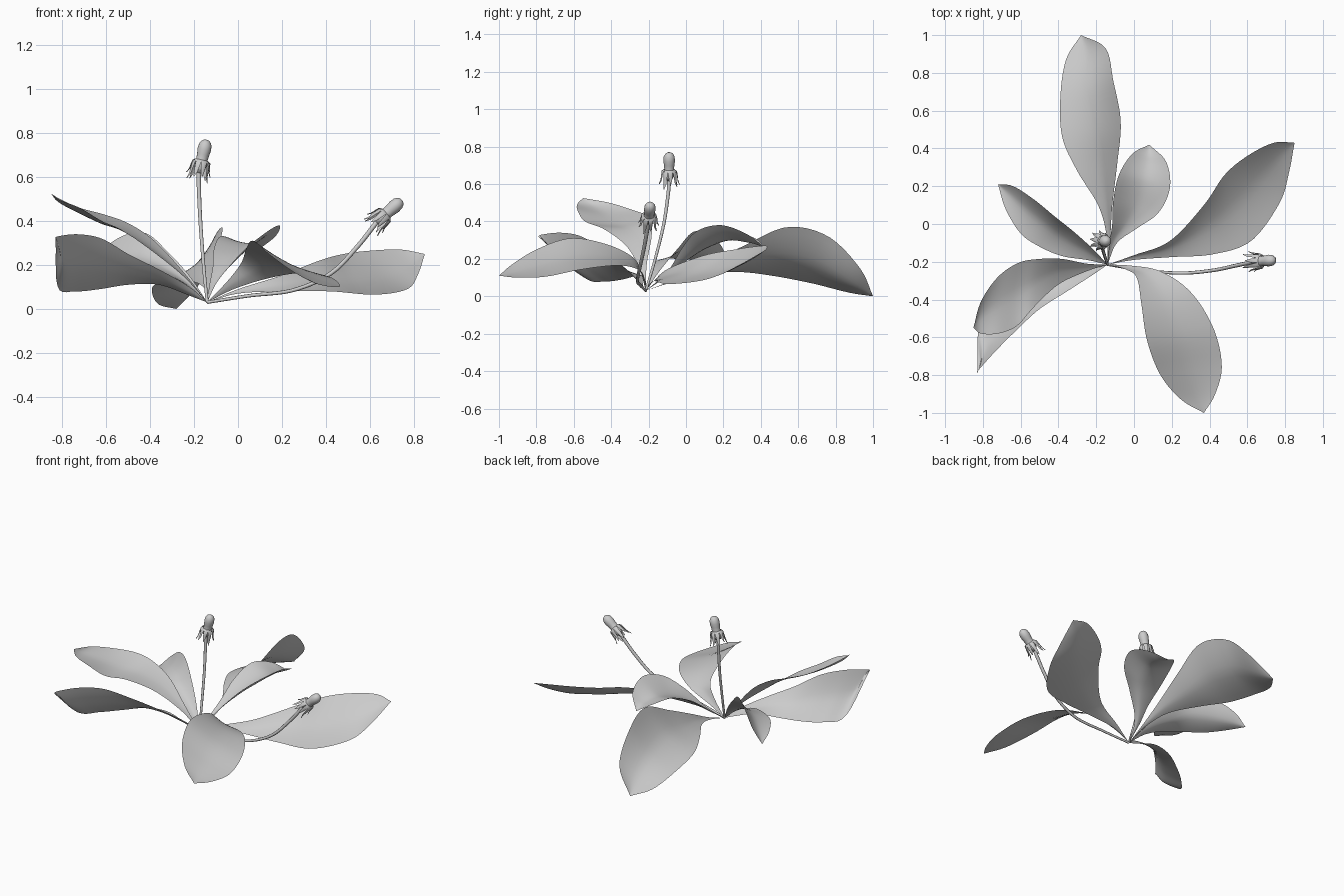
import bpy, bmesh, math
from mathutils import Vector

if "Cube" in bpy.data.objects:
    bpy.data.objects.remove(bpy.data.objects["Cube"])

BASE = Vector((-0.14, -0.215, 0.03))


def spline(pts, t):
    """Catmull-Rom point at t in 0..1."""
    n = len(pts) - 1
    i = min(int(t * n), n - 1)
    u = t * n - i
    b, c = pts[i], pts[i + 1]
    a = pts[i - 1] if i > 0 else b * 2 - c
    d = pts[i + 2] if i + 2 <= n else c * 2 - b
    return 0.5 * (2 * b + (c - a) * u + (2 * a - 5 * b + 4 * c - d) * u * u
                  + (3 * b - a - 3 * c + d) * u ** 3)


def finish(name, bm):
    bmesh.ops.remove_doubles(bm, verts=bm.verts, dist=0.0004)
    me = bpy.data.meshes.new(name)
    bm.to_mesh(me)
    bm.free()
    for p in me.polygons:
        p.use_smooth = True
    ob = bpy.data.objects.new(name, me)
    bpy.context.collection.objects.link(ob)
    return ob


def leaf(name, left, right, tip, sag, rows=36, cols=10):
    """Blade lofted between two edges, with the midrib sunk by sag * width."""
    tip = Vector(tip)
    le = [BASE] + [Vector(p) for p in left] + [tip]
    re = [BASE] + [Vector(p) for p in right] + [tip]
    bm = bmesh.new()
    grid = []
    for i in range(rows + 1):
        t = i / rows
        a, b = spline(le, t), spline(re, t)
        t0, t1 = max(t - .02, 0), min(t + .02, 1)
        along = spline(le, t1) + spline(re, t1) - spline(le, t0) - spline(re, t0)
        across = b - a
        nrm = across.cross(along).normalized() if across.length > 1e-5 else Vector()
        row = []
        for j in range(cols + 1):
            s = j / cols
            dip = sag * across.length * (1 - abs(2 * s - 1) ** 1.6)
            row.append(bm.verts.new(a.lerp(b, s) - nrm * dip))
        grid.append(row)
    for i in range(rows):
        for j in range(cols):
            bm.faces.new((grid[i][j], grid[i][j + 1], grid[i + 1][j + 1], grid[i + 1][j]))
    return finish(name, bm)


def stem(name, pts, r0=0.007, r1=0.011, rows=28):
    pts = [Vector(p) for p in pts]
    cu = bpy.data.curves.new(name, 'CURVE')
    cu.dimensions = '3D'
    cu.bevel_depth = 1.0
    cu.bevel_resolution = 2
    cu.use_fill_caps = True
    sp = cu.splines.new('POLY')
    sp.points.add(rows)
    for i, p in enumerate(sp.points):
        p.co = (*spline(pts, i / rows), 1)
        p.radius = r0 + (r1 - r0) * i / rows
    sp.use_smooth = True
    ob = bpy.data.objects.new(name, cu)
    bpy.context.collection.objects.link(ob)


def lathe(bm, profile, sides=16):
    rings = [[bm.verts.new((r * math.cos(2 * math.pi * k / sides),
                            r * math.sin(2 * math.pi * k / sides), z))
              for k in range(sides)] for r, z in profile]
    for a, b in zip(rings, rings[1:]):
        for k in range(sides):
            m = (k + 1) % sides
            bm.faces.new((a[k], a[m], b[m], b[k]))


def bud(name, origin, axis):
    bm = bmesh.new()
    # calyx cup and closed egg-shaped head
    lathe(bm, [(.0005, -.005), (.013, 0), (.024, .018), (.029, .045), (.026, .062),
               (.028, .085), (.031, .108), (.029, .130), (.021, .145), (.011, .152), (.0005, .154)])
    # drooping bracts
    strip = [(.026, .060, .010), (.038, .050, .013), (.042, .025, .011),
             (.045, -.002, .008), (.054, -.024, .001)]
    for k in range(9):
        ang = 2 * math.pi * k / 9
        s = 1 + .18 * math.sin(k * 2.4)
        ca, sa = math.cos(ang), math.sin(ang)
        prev = None
        for r, z, w in strip:
            z = .06 + (z - .06) * s
            cur = [bm.verts.new(((r + q) * ca - o * sa, (r + q) * sa + o * ca, z))
                   for o, q in ((-w, 0), (0, .004), (w, 0))]
            if prev:
                for j in (0, 1):
                    bm.faces.new((prev[j], prev[j + 1], cur[j + 1], cur[j]))
            prev = cur
    ob = finish(name, bm)
    ob.location = origin
    ob.rotation_euler = Vector(axis).to_track_quat('Z', 'Y').to_euler()


# leaves: left edge, right edge (seen from base to tip), tip, sag
leaf("leaf_back",
     [(-.145, -.06, .08), (-.19, .1, .12), (-.30, .28, .13), (-.38, .46, .11), (-.39, .67, .07), (-.36, .87, .02)],
     [(-.125, -.06, .09), (-.115, .1, .17), (-.09, .31, .27), (-.07, .54, .37), (-.11, .76, .32), (-.15, .93, .15)],
     (-.28, 1.0, 0), .12)
leaf("leaf_back_small",
     [(-.13, -.10, .11), (-.115, .0, .19), (-.11, .12, .27), (-.08, .26, .33), (-.01, .37, .31)],
     [(-.09, -.10, .13), (.02, -.02, .26), (.13, .06, .35), (.19, .19, .38), (.17, .33, .33)],
     (.08, .42, .26), .2)
leaf("leaf_right",
     [(.0, -.165, .09), (.19, -.09, .15), (.37, .1, .22), (.48, .26, .25), (.6, .36, .265), (.74, .43, .27)],
     [(.0, -.19, .07), (.2, -.175, .08), (.42, -.16, .08), (.62, -.09, .065), (.77, .11, .09), (.82, .27, .16)],
     (.85, .43, .25), .08)
leaf("leaf_front",
     [(-.02, -.22, .09), (.14, -.25, .14), (.30, -.36, .165), (.42, -.55, .145), (.465, -.75, .105), (.43, -.90, .10)],
     [(-.045, -.24, .13), (.015, -.285, .21), (.04, -.43, .28), (.07, -.62, .31), (.14, -.80, .25), (.25, -.93, .17)],
     (.37, -1.0, .11), .06)
leaf("leaf_left_low",
     [(-.22, -.27, .10), (-.36, -.36, .18), (-.5, -.45, .25), (-.62, -.56, .32), (-.73, -.67, .34), (-.82, -.77, .33)],
     [(-.22, -.23, .06), (-.36, -.235, .11), (-.5, -.265, .11), (-.63, -.34, .09), (-.74, -.43, .08), (-.82, -.545, .10)],
     (-.83, -.79, .32), .1)
leaf("leaf_left_high",
     [(-.25, -.25, .15), (-.40, -.32, .27), (-.53, -.44, .36), (-.62, -.54, .40), (-.72, -.58, .46), (-.81, -.58, .495)],
     [(-.25, -.21, .17), (-.38, -.185, .31), (-.50, -.185, .39), (-.61, -.205, .43), (-.72, -.28, .46), (-.81, -.41, .50)],
     (-.85, -.55, .525), .08)
leaf("leaf_back_left",
     [(-.25, -.19, .12), (-.38, -.17, .18), (-.5, -.12, .20), (-.60, -.05, .20), (-.68, .08, .19)],
     [(-.22, -.13, .15), (-.32, -.04, .26), (-.42, .04, .345), (-.53, .13, .33), (-.64, .2, .25)],
     (-.72, .21, .17), .15)

# flower stalks and buds
stem("stalk_upright", [BASE, (-.155, -.17, .18), (-.17, -.12, .38), (-.178, -.095, .55), (-.178, -.09, .63)])
bud("bud_upright", (-.178, -.09, .62), (.035, 0, .15))
stem("stalk_leaning", [BASE, (.05, -.245, .06), (.25, -.26, .085), (.42, -.245, .16),
                       (.54, -.22, .28), (.635, -.2, .40)])
bud("bud_leaning", (.63, -.2, .395), (.76, .06, .66))
